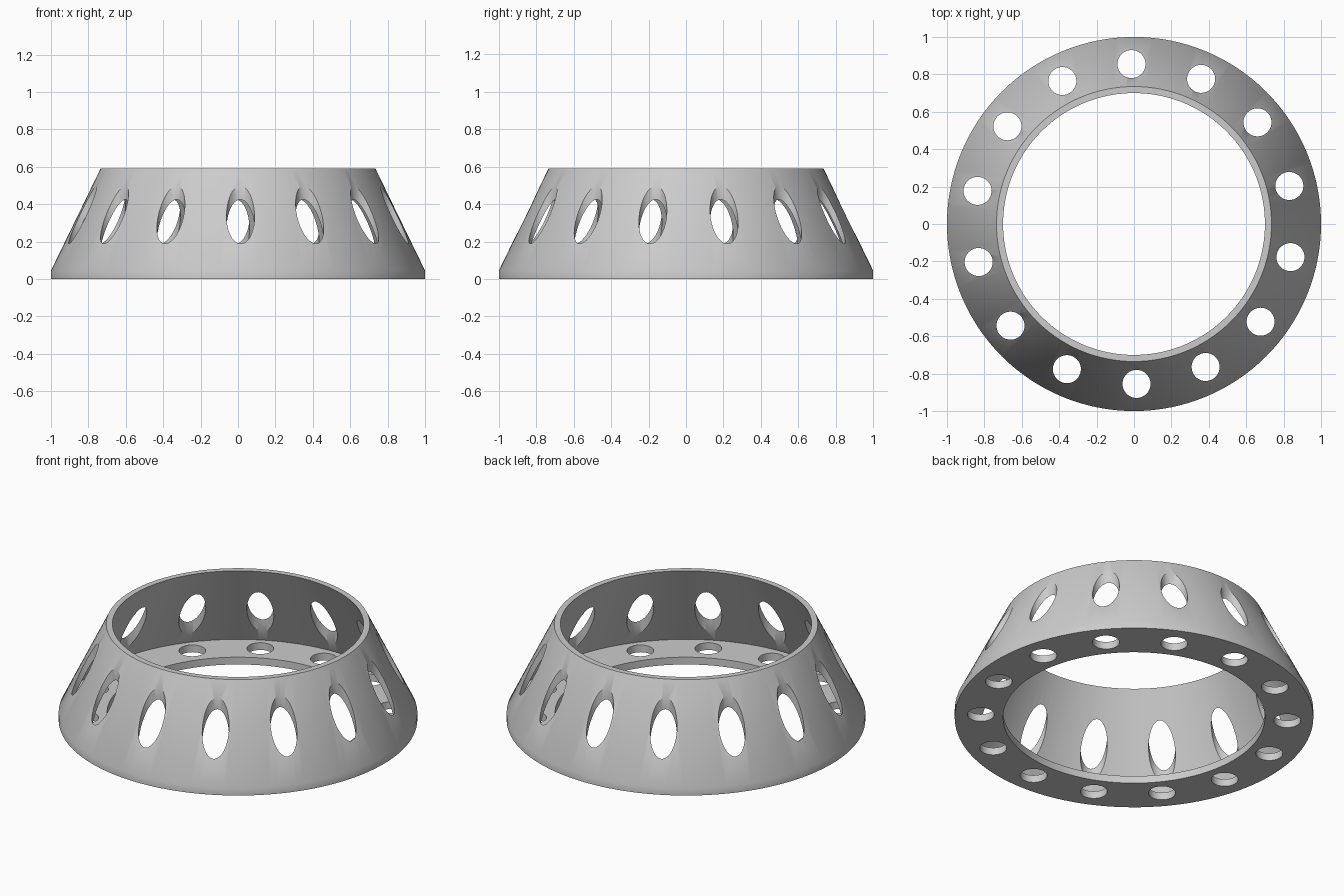
import bpy, bmesh, math
from mathutils import Matrix, Vector

cube = bpy.data.objects.get("Cube")
if cube:
    bpy.data.objects.remove(cube, do_unlink=True)

HOLES = 14
SEGMENTS = 128

grey = bpy.data.materials.new("light_grey")
grey.use_nodes = True
colour = (0.6, 0.6, 0.6, 1)
grey.diffuse_color = colour
grey.node_tree.nodes["Principled BSDF"].inputs["Base Color"].default_value = colour


def make_object(name, bm):
    bmesh.ops.recalc_face_normals(bm, faces=bm.faces)
    mesh = bpy.data.meshes.new(name)
    bm.to_mesh(mesh)
    bm.free()
    mesh.materials.append(grey)
    obj = bpy.data.objects.new(name, mesh)
    bpy.context.collection.objects.link(obj)
    return obj


# Tapered shell with a flat inward flange: closed profile of (radius, height), spun round z
profile = [(0.73, 0), (1, 0), (1, 0.045), (0.735, 0.59), (0.70, 0.59),
           (0.965, 0.045), (0.73, 0.045)]
bm = bmesh.new()
points = [bm.verts.new((r, 0, z)) for r, z in profile]
edges = [bm.edges.new((p, points[(i + 1) % len(points)])) for i, p in enumerate(points)]
bmesh.ops.spin(bm, geom=points + edges, cent=(0, 0, 0), axis=(0, 0, 1),
               angle=math.tau, steps=SEGMENTS, use_merge=True)
bmesh.ops.remove_doubles(bm, verts=bm.verts, dist=0.0001)
ring = make_object("tapered_ring", bm)

# Ring of upright drills passing through both the flange and the sloping wall
bm = bmesh.new()
for i in range(HOLES):
    angle = math.radians(90.9) + i * math.tau / HOLES
    spot = Vector((0.855 * math.cos(angle), 0.855 * math.sin(angle), 0.3))
    bmesh.ops.create_cone(bm, cap_ends=True, segments=40, radius1=0.075, radius2=0.075,
                          depth=1, matrix=Matrix.Translation(spot))
drills = make_object("hole_cutters", bm)
drills.hide_render = True

# Cut the holes, then discard the drills
cut = ring.modifiers.new("holes", "BOOLEAN")
cut.operation = "DIFFERENCE"
cut.solver = "EXACT"
cut.object = drills
bpy.ops.object.select_all(action="DESELECT")
bpy.context.view_layer.objects.active = ring
ring.select_set(True)
bpy.ops.object.modifier_apply(modifier=cut.name)
bpy.data.objects.remove(drills, do_unlink=True)

# Smooth walls with crisp rims
bpy.ops.object.shade_smooth_by_angle(angle=math.radians(30))
